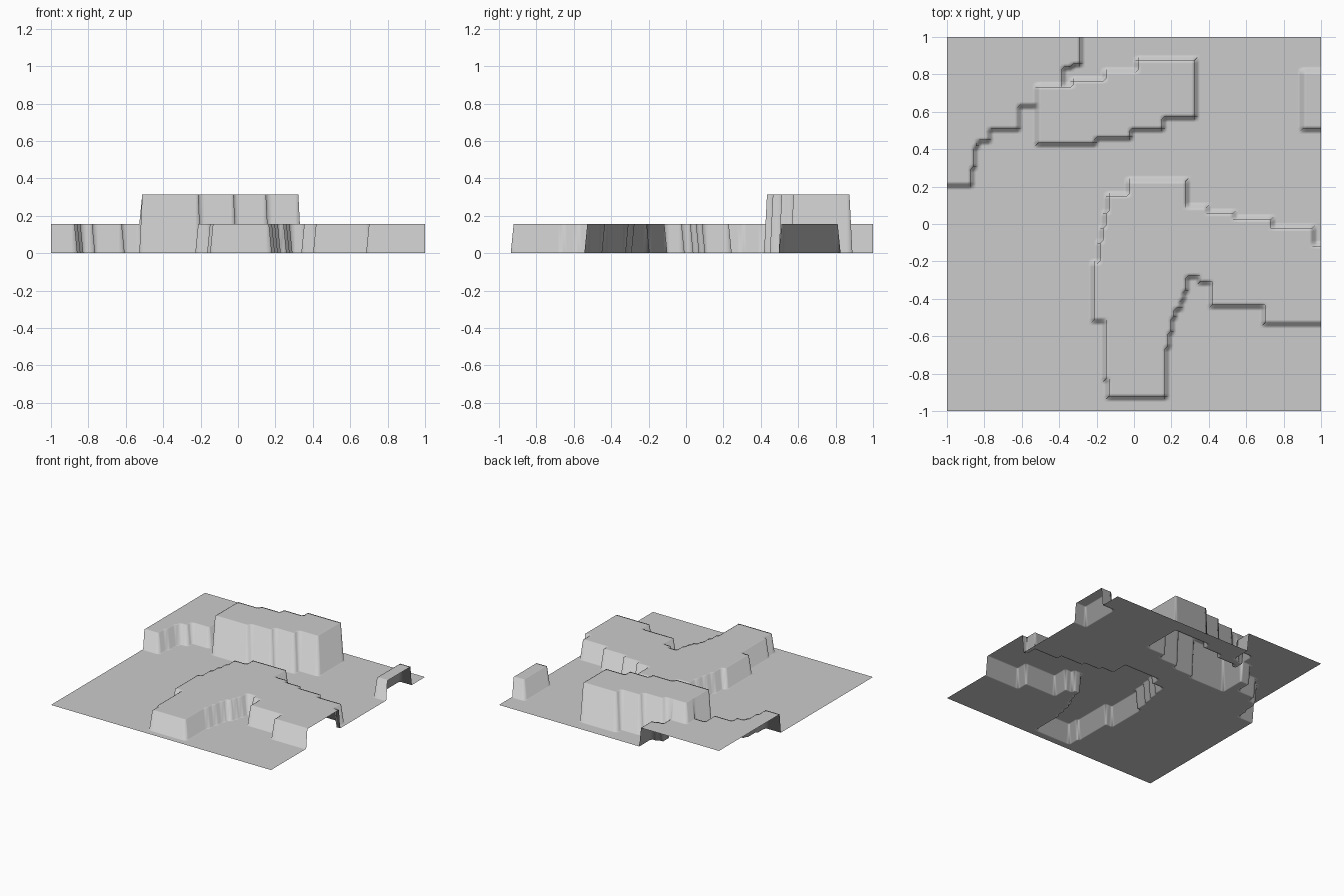
import bpy, bmesh

if "Cube" in bpy.data.objects:
    bpy.data.objects.remove(bpy.data.objects["Cube"])

N = 128          # grid vertices per side
STEP = 0.157     # height of one terrace


def outline(v):
    """Right-angled outline from alternating x, y values."""
    pts = []
    for i in range(0, len(v), 2):
        pts.append((v[i], v[i + 1]))
        pts.append((v[(i + 2) % len(v)], v[i + 1]))
    return pts


def inside(x, y, pts):
    hit = False
    for (x1, y1), (x2, y2) in zip(pts, pts[1:] + pts[:1]):
        if (y1 > y) != (y2 > y) and x < x1 + (y - y1) * (x2 - x1) / (y2 - y1):
            hit = not hit
    return hit


# Terraces: number of steps up, stepped outline
terraces = [
    # back left corner shelf
    (1, outline([-1.1, .205, -.87, .30, -.855, .405, -.84, .44, -.765, .505,
                 -.617, .63, -.375, .83, -.33, .85, -.283, 1.1])),
    # tall block
    (2, outline([-.52, .425, -.2, .458, -.01, .506, .16, .566, .33, .882,
                 .015, .823, -.16, .775, -.33, .737])),
    # large front right plateau
    (1, outline([-.145, -.925, .175, -.66, .19, -.59, .205, -.51, .22, -.45,
                 .25, -.405, .267, -.355, .283, -.28, .353, -.31, .417, -.437,
                 .70, -.53, 1.1, -.105, .967, -.015, .747, .035, .54, .065,
                 .39, .1, .283, .24, -.03, .16, -.145, .06, -.16, -.015,
                 -.175, -.09, -.19, -.2, -.217, -.515, -.16, -.84])),
    # small block on the right edge
    (1, outline([.905, .505, 1.1, .815])),
]

# Terrain sheet: open grid with each vertex lifted to its terrace
bm = bmesh.new()
bmesh.ops.create_grid(bm, x_segments=N - 1, y_segments=N - 1, size=1)
for v in bm.verts:
    v.co.z = STEP * max([k for k, p in terraces if inside(v.co.x, v.co.y, p)], default=0)
for f in bm.faces:
    f.smooth = True
mesh = bpy.data.meshes.new("terraced_terrain")
bm.to_mesh(mesh)
bm.free()
terrain = bpy.data.objects.new("terraced_terrain", mesh)
bpy.context.collection.objects.link(terrain)
